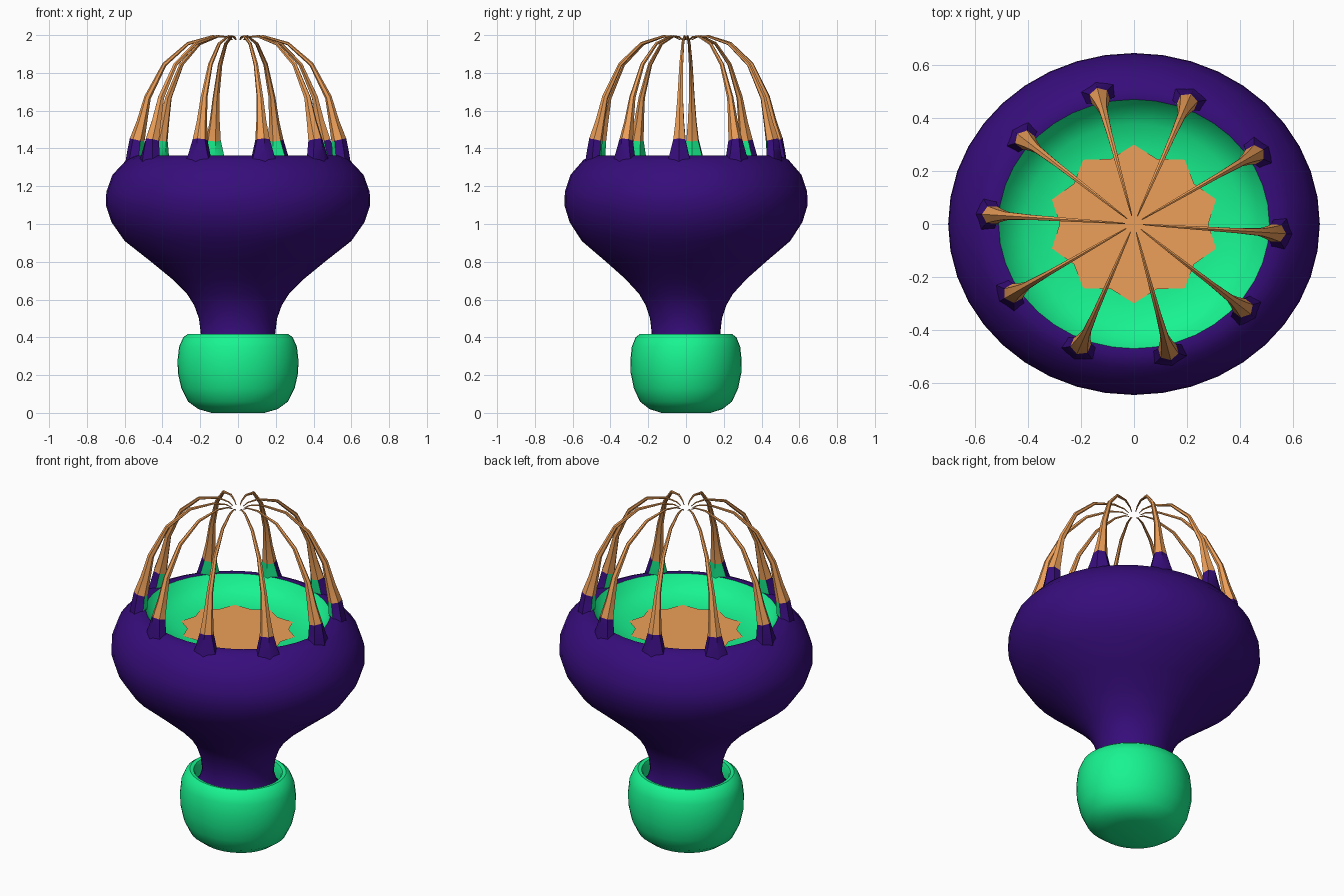
import bpy, bmesh, math
from mathutils import Vector

if "Cube" in bpy.data.objects:
    bpy.data.objects.remove(bpy.data.objects["Cube"])

SQUASH = 0.92   # y / x ratio of the oval cross-section


def material(name, rgb):
    m = bpy.data.materials.new(name)
    m.diffuse_color = (*rgb, 1)
    m.use_nodes = True
    m.node_tree.nodes["Principled BSDF"].inputs["Base Color"].default_value = m.diffuse_color
    return m


GREEN = material("green", (0.009, 0.9, 0.28))
PURPLE = material("purple", (0.038, 0.004, 0.2))
ORANGE = material("orange", (0.85, 0.35, 0.10))


def finish(bm, name, mats, angle=40):
    me = bpy.data.meshes.new(name)
    bm.normal_update()
    bm.to_mesh(me)
    bm.free()
    for m in mats:
        me.materials.append(m)
    ob = bpy.data.objects.new(name, me)
    bpy.context.collection.objects.link(ob)
    bpy.ops.object.select_all(action='DESELECT')
    ob.select_set(True)
    bpy.context.view_layer.objects.active = ob
    bpy.ops.object.shade_smooth_by_angle(angle=math.radians(angle))
    return ob


def lathe(name, profile, mat, segs=40, cap_start=False, cap_end=False):
    """Oval surface of revolution; profile runs upward on the outside."""
    bm = bmesh.new()
    rings = []
    for r, z in profile:
        rings.append([bm.verts.new((r * math.cos(math.tau * i / segs),
                                    r * SQUASH * math.sin(math.tau * i / segs), z))
                      for i in range(segs)])
    for a, b in zip(rings, rings[1:]):
        for i in range(segs):
            j = (i + 1) % segs
            bm.faces.new((a[i], a[j], b[j], b[i]))
    if cap_start:
        bm.faces.new(rings[0][::-1])
    if cap_end:
        bm.faces.new(rings[-1])
    return finish(bm, name, [mat])


# Rounded pot with a rolled rim
lathe("pot", [(0.14, 0.0), (0.21, 0.02), (0.265, 0.06), (0.30, 0.13), (0.318, 0.21),
              (0.32, 0.28), (0.312, 0.35), (0.29, 0.40), (0.265, 0.418), (0.245, 0.415),
              (0.235, 0.39), (0.235, 0.33)], GREEN, cap_start=True)

# Bulb body with a narrow neck
lathe("bulb_body", [(0.236, 0.335), (0.215, 0.36), (0.197, 0.42), (0.207, 0.50), (0.232, 0.57),
                    (0.27, 0.63), (0.35, 0.71), (0.46, 0.80), (0.60, 0.91), (0.67, 1.01),
                    (0.70, 1.10), (0.697, 1.17), (0.665, 1.26), (0.59, 1.34),
                    (0.54, 1.362), (0.51, 1.36)], PURPLE)

# Bowl-shaped mouth lining
lathe("mouth_lining", [(0.51, 1.36), (0.475, 1.31), (0.41, 1.27), (0.31, 1.25), (0.2, 1.245)],
      GREEN, cap_end=True)

# Ten-pointed mouth floor
bm = bmesh.new()
star = []
for i in range(20):
    a = math.radians(18 * i)
    r = 0.325 if i % 2 else 0.28
    star.append(bm.verts.new((r * math.cos(a), r * SQUASH * math.sin(a), 1.255)))
bm.faces.new(star)
finish(bm, "mouth_floor", [ORANGE])

# Tentacle path: radius from axis, height, half-thickness
PATH = [(0.555, 1.31, 0.085), (0.545, 1.37, 0.062), (0.535, 1.445, 0.04), (0.51, 1.54, 0.028),
        (0.48, 1.67, 0.018), (0.39, 1.845, 0.012), (0.265, 1.955, 0.009),
        (0.135, 1.994, 0.006), (0.065, 1.99, 0.004), (0.035, 1.975, 0.002)]
SIDES = 6


def tentacle(name, angle):
    bm = bmesh.new()
    out = Vector((math.cos(angle), math.sin(angle), 0))
    side = Vector((-out.y, out.x, 0))
    rings = []
    for k, (r, z, w) in enumerate(PATH):
        p, q = PATH[max(k - 1, 0)], PATH[min(k + 1, len(PATH) - 1)]
        t = (out * (q[0] - p[0]) + Vector((0, 0, q[1] - p[1]))).normalized()
        n = side.cross(t)
        ring = []
        for s in range(SIDES):
            b = math.tau * s / SIDES
            depth = min(w, 0.045)
            v = out * r + Vector((0, 0, z)) + n * depth * math.cos(b) + side * w * math.sin(b)
            ring.append(bm.verts.new((v.x, v.y * SQUASH, v.z)))
        rings.append(ring)
    for k, (a, b) in enumerate(zip(rings, rings[1:])):
        for s in range(SIDES):
            j = (s + 1) % SIDES
            f = bm.faces.new((a[s], a[j], b[j], b[s]))
            if k < 2:   # sleeve: purple outside, green inside
                f.material_index = 2 if s in (2, 3) else 1
    bm.faces.new(rings[-1])
    bmesh.ops.recalc_face_normals(bm, faces=bm.faces)
    return finish(bm, name, [ORANGE, PURPLE, GREEN])


for i in range(10):
    tentacle(f"tentacle_{i + 1}", math.radians(36 * i - 4))
